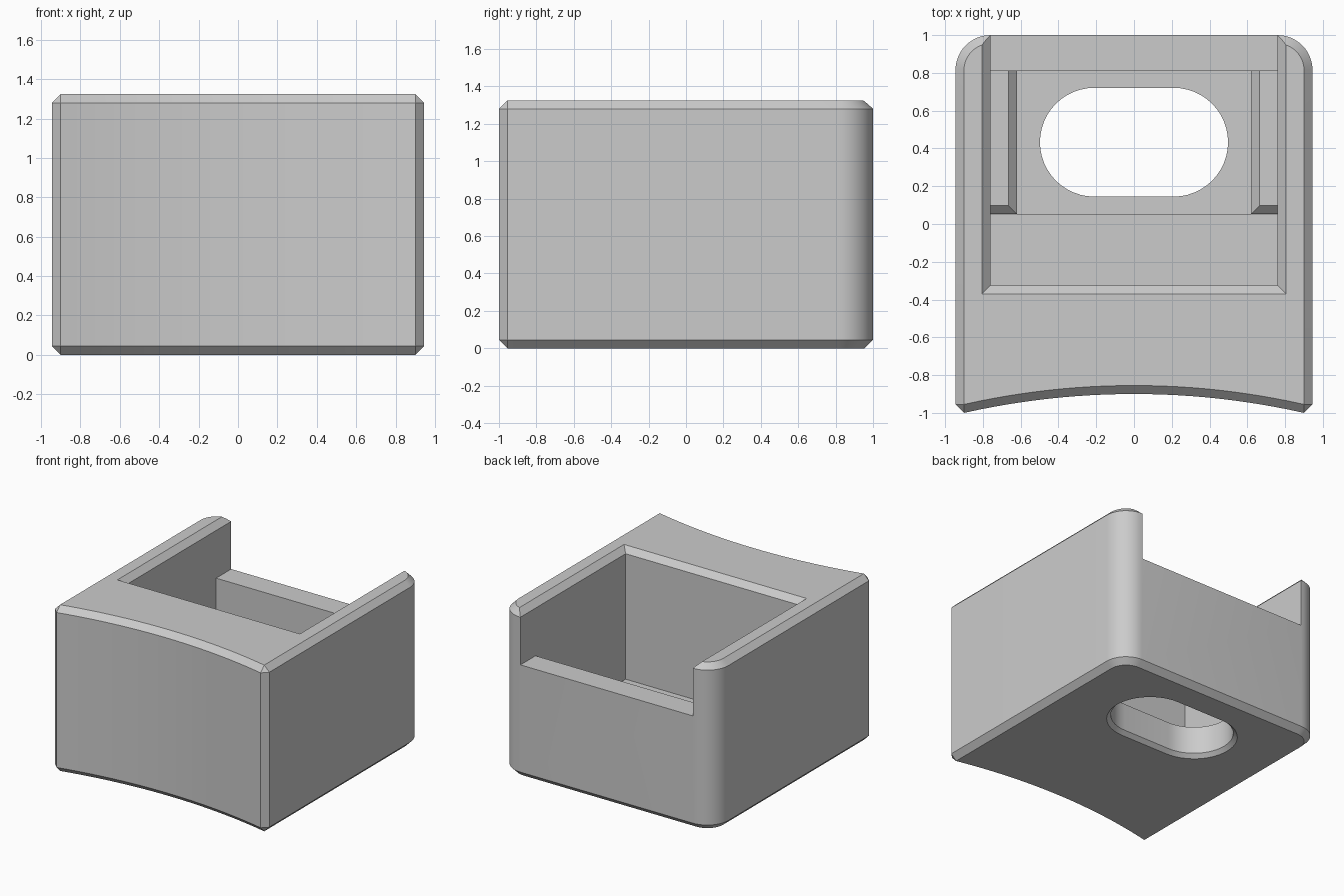
import bpy, bmesh, math

cube = bpy.data.objects.get("Cube")
if cube:
    bpy.data.objects.remove(cube, do_unlink=True)

# Main dimensions
W, H, C = 0.945, 1.325, 0.045      # half width, height, chamfer
IN_X, IN_FRONT, IN_BACK = 0.76, -0.325, 0.81
FLOOR_FRONT, FLOOR_BACK, WALL_TOP = 0.28, 0.25, 0.90

grey = bpy.data.materials.new("plain grey")
grey.use_nodes = True
grey.diffuse_color = (0.6, 0.6, 0.6, 1)
grey.node_tree.nodes["Principled BSDF"].inputs["Base Color"].default_value = (0.6, 0.6, 0.6, 1)


def loft(name, rings):
    """Join equal-length rings of 3D points into a closed solid."""
    bm = bmesh.new()
    loops = [[bm.verts.new(p) for p in ring] for ring in rings]
    n = len(loops[0])
    for a, b in zip(loops, loops[1:]):
        for i in range(n):
            j = (i + 1) % n
            bm.faces.new((a[i], a[j], b[j], b[i]))
    bm.faces.new(loops[0][::-1])
    bm.faces.new(loops[-1])
    bmesh.ops.remove_doubles(bm, verts=bm.verts, dist=0.0005)
    bmesh.ops.recalc_face_normals(bm, faces=bm.faces)
    mesh = bpy.data.meshes.new(name)
    bm.to_mesh(mesh)
    bm.free()
    mesh.materials.append(grey)
    obj = bpy.data.objects.new(name, mesh)
    bpy.context.collection.objects.link(obj)
    return obj


def arc(cx, cy, r, start, end, steps):
    angles = [math.radians(start + (end - start) * i / steps) for i in range(steps + 1)]
    return [(cx + r * math.cos(a), cy + r * math.sin(a)) for a in angles]


def at(points, z):
    return [(x, y, z) for x, y in points]


def rect(x0, x1, y0, y1, z):
    return [(x0, y0, z), (x1, y0, z), (x1, y1, z), (x0, y1, z)]


def outline(inset):
    """Plan outline: hollow front, chamfered front corners, round back corners."""
    half, sag, steps = W - C, 0.10, 24
    radius = (half ** 2 + sag ** 2) / (2 * sag)
    front = []
    for i in range(steps + 1):
        x = -half + 2 * half * i / steps
        rise = math.sqrt(radius ** 2 - x ** 2) - (radius - sag)
        front.append((x, -1 + rise + inset))
    side_y = -1 + C
    r = W - IN_X
    return (front + [(W - inset, side_y)]
            + arc(IN_X, 1 - r, r - inset, 0, 90, 12)
            + arc(-IN_X, 1 - r, r - inset, 90, 180, 12)
            + [(-W + inset, side_y)])


def stadium(grow):
    r, cx, cy = 0.288 + grow, 0.21, 0.433
    return arc(cx, cy, r, -90, 90, 24) + arc(-cx, cy, r, 90, 270, 24)


# Chamfered outer block
body = loft("holder_body", [at(outline(C), 0), at(outline(0), C),
                            at(outline(0), H - C), at(outline(C), H)])

# Pocket with stepped floor and open back, as a side profile
profile = [(IN_FRONT, FLOOR_FRONT), (0.053, FLOOR_FRONT), (0.053, FLOOR_BACK),
           (IN_BACK, FLOOR_BACK), (IN_BACK, WALL_TOP), (1.2, WALL_TOP),
           (1.2, 1.5), (IN_FRONT, 1.5)]
pocket = loft("pocket_cutter", [[(x, y, z) for y, z in profile] for x in (-IN_X, IN_X)])


# Chamfer round the pocket mouth
def mouth(d):
    return rect(-IN_X - d, IN_X + d, IN_FRONT - d, 1.2, H - C + d)


rim = loft("rim_cutter", [mouth(-0.05), mouth(0.07)])

# Rounded slot through the floor, flared underneath
slot = loft("slot_cutter", [at(stadium(0.06), -0.03), at(stadium(0), 0.03),
                            at(stadium(0), 0.6)])

for cutter in (pocket, rim, slot):
    mod = body.modifiers.new(cutter.name, 'BOOLEAN')
    mod.operation, mod.solver, mod.object = 'DIFFERENCE', 'EXACT', cutter

# Bake the cuts and drop the cutters
bpy.context.view_layer.update()
graph = bpy.context.evaluated_depsgraph_get()
cut_mesh = bpy.data.meshes.new_from_object(body.evaluated_get(graph))
body.modifiers.clear()
body.data = cut_mesh
for cutter in (pocket, rim, slot):
    bpy.data.objects.remove(cutter, do_unlink=True)

# Low chamfered rails either side of the slot
for side, label in ((1, "left"), (-1, "right")):
    def rail(inset, z):
        return rect(side * (0.62 + inset), side * (IN_X + 0.02),
                    0.053 + inset, IN_BACK + 0.02, z)
    loft(label + "_rail", [rail(0, 0.2), rail(0, 0.295), rail(C, 0.295 + C)])

# Smooth the curves, keep the edges sharp
bpy.ops.object.select_all(action='DESELECT')
body.select_set(True)
bpy.context.view_layer.objects.active = body
bpy.ops.object.shade_smooth_by_angle(angle=math.radians(25))
